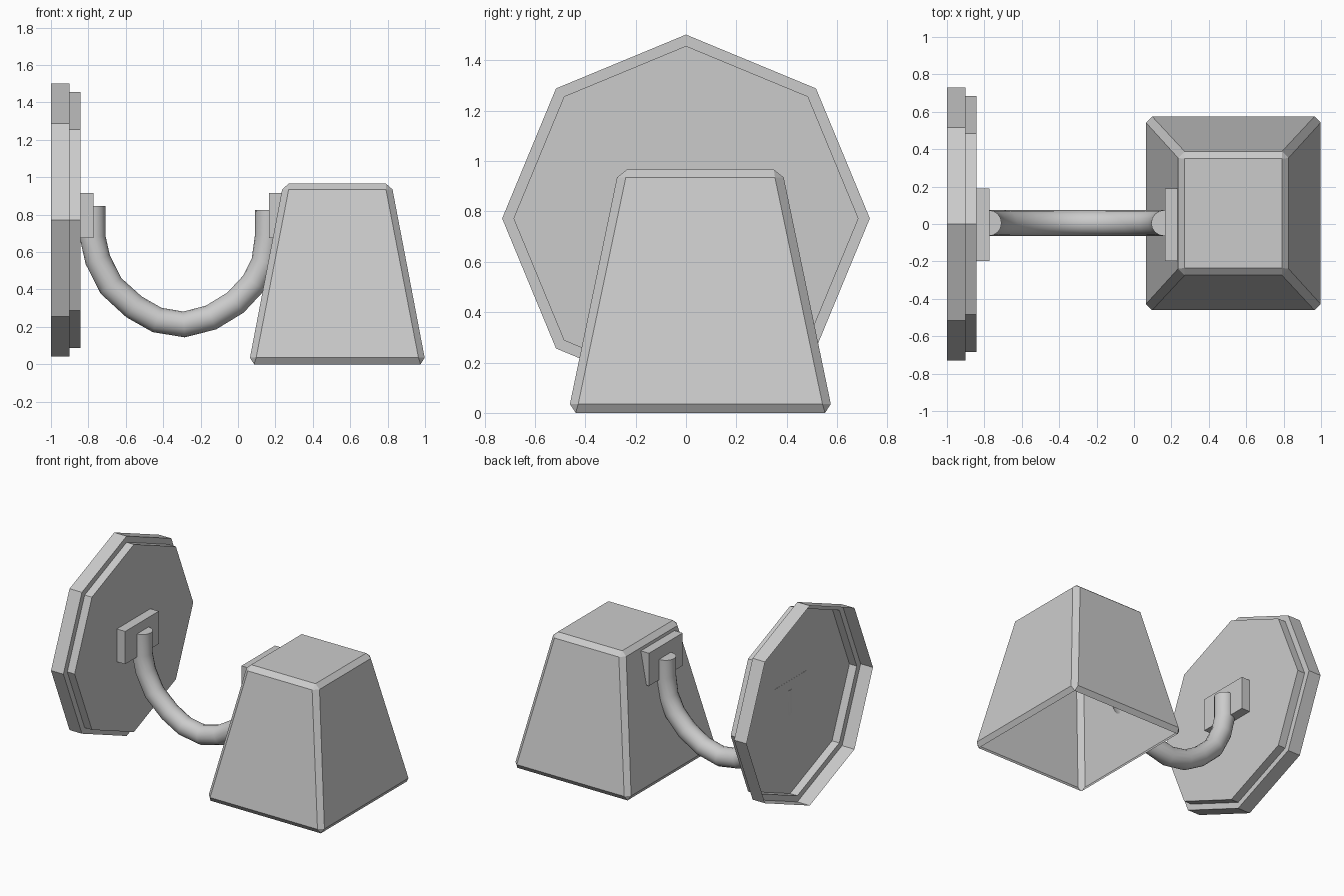
import bpy, bmesh, math
from mathutils import Vector

if "Cube" in bpy.data.objects:
    bpy.data.objects.remove(bpy.data.objects["Cube"])


def finish(name, bm):
    me = bpy.data.meshes.new(name)
    bm.to_mesh(me)
    bm.free()
    ob = bpy.data.objects.new(name, me)
    bpy.context.collection.objects.link(ob)
    return ob


def box(name, x0, x1, y0, y1, z0, z1):
    bm = bmesh.new()
    bmesh.ops.create_cube(bm, size=1)
    for v in bm.verts:
        v.co = Vector(((x0 + x1) / 2 + v.co.x * (x1 - x0),
                       (y0 + y1) / 2 + v.co.y * (y1 - y0),
                       (z0 + z1) / 2 + v.co.z * (z1 - z0)))
    return finish(name, bm)


def loft(name, rings, cap_start, cap_end):
    bm = bmesh.new()
    loops = [[bm.verts.new(p) for p in ring] for ring in rings]
    n = len(loops[0])
    for a, b in zip(loops, loops[1:]):
        for i in range(n):
            bm.faces.new((a[i], a[(i + 1) % n], b[(i + 1) % n], b[i]))
    if cap_start:
        bm.faces.new(loops[0][::-1])
    if cap_end:
        bm.faces.new(loops[-1])
    bmesh.ops.recalc_face_normals(bm, faces=bm.faces)
    return finish(name, bm)


# Stepped octagonal wall plate, open at the back
def octagon(x, r):
    return [(x, r * math.cos(k * math.pi / 4), 0.772 + r * math.sin(k * math.pi / 4))
            for k in range(8)]


loft("wall_plate", [octagon(-1, 0.73), octagon(-0.9, 0.73),
                    octagon(-0.9, 0.685), octagon(-0.841, 0.685)], False, True)

# Mounting blocks at each end of the arm
for name, x in (("wall_block", -0.842), ("shade_block", 0.166)):
    box(name, x, x + 0.069, -0.198, 0.19, 0.676, 0.915)

# Curved arm: round section swept along a U path
path = [(-0.777, 0.845), (-0.777, 0.68), (-0.75, 0.56), (-0.68, 0.42), (-0.556, 0.307),
        (-0.433, 0.237), (-0.289, 0.213), (-0.144, 0.25), (-0.013, 0.33),
        (0.085, 0.435), (0.14, 0.548), (0.16, 0.69), (0.161, 0.826)]
rings = []
pts = [Vector((x, 0.005, z)) for x, z in path]
for i, p in enumerate(pts):
    t = (pts[min(i + 1, len(pts) - 1)] - pts[max(i - 1, 0)]).normalized()
    if i in (0, len(pts) - 1):
        t = Vector((0, 0, -1 if i == 0 else 1))
    side = Vector((0, 1, 0))
    up = side.cross(t)
    rings.append([p + 0.069 * (side * math.cos(a) + up * math.sin(a))
                  for a in (k * math.tau / 16 for k in range(16))])
arm = loft("arm", rings, True, True)
bpy.context.view_layer.objects.active = arm
arm.select_set(True)
bpy.ops.object.shade_smooth_by_angle(angle=math.radians(40))
arm.select_set(False)

# Tapered lamp shade with chamfered edges, open underneath
bm = bmesh.new()
for hx, hy, z, c in ((0.445, 0.495, 0, 0), (0.467, 0.518, 0.035, 0.033),
                     (0.295, 0.331, 0.935, 0.035), (0.26, 0.292, 0.966, 0)):
    for sx in (-1, 1):
        for sy in (-1, 1):
            for dx, dy in ({(c, 0), (0, c)}):
                bm.verts.new((0.531 + sx * (hx - dx), 0.057 + sy * (hy - dy), z))
bmesh.ops.convex_hull(bm, input=bm.verts)
bmesh.ops.dissolve_limit(bm, angle_limit=math.radians(3), verts=bm.verts, edges=bm.edges)
bmesh.ops.recalc_face_normals(bm, faces=bm.faces)
bmesh.ops.delete(bm, geom=[f for f in bm.faces if f.normal.z < -0.95], context='FACES')
finish("lamp_shade", bm)
